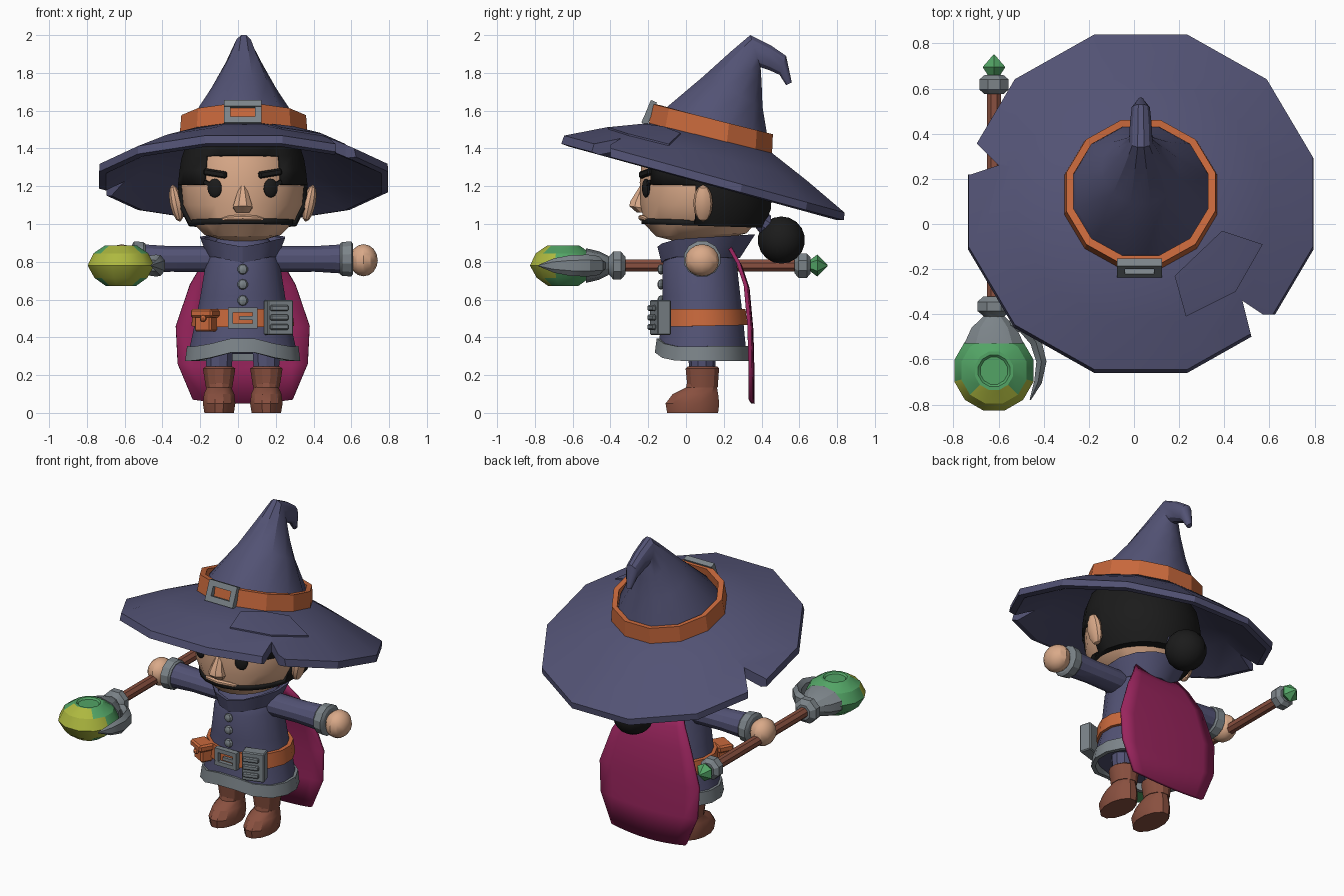
import bpy, bmesh, math
from mathutils import Vector, Matrix, Euler

if "Cube" in bpy.data.objects:
    bpy.data.objects.remove(bpy.data.objects["Cube"])

CX = 0.025  # middle of the figure
made = []


def material(name, *rgb):
    m = bpy.data.materials.new(name)
    m.use_nodes = True
    m.diffuse_color = (*rgb, 1)
    m.node_tree.nodes["Principled BSDF"].inputs["Base Color"].default_value = (*rgb, 1)
    return m


purple = material("purple cloth", .085, .085, .175)
orange = material("orange leather", .58, .14, .045)
grey = material("grey metal", .2, .23, .25)
skin = material("skin", .7, .4, .25)
black = material("black hair", .011, .011, .011)
brown = material("brown leather", .25, .08, .05)
magenta = material("magenta cape", .32, .018, .11)
green = material("green crystal", .085, .37, .13)
lime = material("lime glow", .42, .48, .05)


def finish(bm, name, mat, normals=True):
    if normals:
        bmesh.ops.recalc_face_normals(bm, faces=bm.faces)
    me = bpy.data.meshes.new(name)
    bm.to_mesh(me)
    bm.free()
    me.materials.append(mat)
    ob = bpy.data.objects.new(name, me)
    bpy.context.collection.objects.link(ob)
    made.append(ob)
    return ob


def skin_rings(rings, closed=False):
    """Bridge rings of points; cap the ends or join last to first."""
    bm = bmesh.new()
    vs = [[bm.verts.new(p) for p in r] for r in rings]
    n = len(vs[0])
    pairs = list(zip(vs, vs[1:])) + ([(vs[-1], vs[0])] if closed else [])
    for a, b in pairs:
        for i in range(n):
            j = (i + 1) % n
            bm.faces.new((a[i], a[j], b[j], b[i]))
    if not closed:
        bm.faces.new(vs[0])
        bm.faces.new(vs[-1])
    bmesh.ops.recalc_face_normals(bm, faces=bm.faces)
    return bm


def loft(name, rows, mat, n=16, cx=CX, closed=False, lift=0, keep=None):
    """Each row: front (y, z), back (y, z) and half width of a tilted oval."""
    k = 1 / math.cos(math.pi / n)
    rings = []
    for fy, fz, by, bz, hw in rows:
        ring = []
        for i in range(n):
            a = 2 * math.pi * (i + .5) / n
            c, s = math.cos(a) * k, math.sin(a) * k
            up = lift * max(0, -s) ** 6
            ring.append((cx + hw * c, (fy + by) / 2 + s * (by - fy) / 2,
                         (fz + bz) / 2 + s * (bz - fz) / 2 + up))
        rings.append(ring)
    bm = skin_rings(rings, closed)
    if keep:
        drop = [f for f in bm.faces if not keep(f.calc_center_median())]
        bmesh.ops.delete(bm, geom=drop, context="FACES")
    return finish(bm, name, mat, not keep)


def sweep(name, pts, sizes, mat, n=10):
    """Oval tube along a level path; sizes are (sideways, upright) radii."""
    pts = [Vector(p) for p in pts]
    rings = []
    for i, (p, (w, h)) in enumerate(zip(pts, sizes)):
        t = pts[min(i + 1, len(pts) - 1)] - pts[max(i - 1, 0)]
        side = t.cross(Vector((0, 0, 1))).normalized()
        angles = [2 * math.pi * (j + .5) / n for j in range(n)]
        rings.append([p + side * w * math.cos(a) + Vector((0, 0, h * math.sin(a))) for a in angles])
    return finish(skin_rings(rings), name, mat)


def ball(name, loc, size, mat, rot=(0, 0, 0), seg=14):
    bm = bmesh.new()
    m = Matrix.LocRotScale(Vector(loc), Euler(rot), Vector(size))
    bmesh.ops.create_uvsphere(bm, u_segments=seg, v_segments=seg * 2 // 3, radius=1, matrix=m)
    return finish(bm, name, mat)


def boxes(name, mat, parts, loc=(0, 0, 0), rot=(0, 0, 0), bevel=0):
    """Several boxes, each (offset, size), in one placed object."""
    bm = bmesh.new()
    base = Matrix.LocRotScale(Vector(loc), Euler(rot), None)
    for off, size in parts:
        m = base @ Matrix.LocRotScale(Vector(off), None, Vector(size))
        bmesh.ops.create_cube(bm, size=1, matrix=m)
    if bevel:
        bmesh.ops.bevel(bm, geom=bm.edges[:], offset=bevel, segments=1, affect="EDGES")
    return finish(bm, name, mat)


def buckle(name, loc, w, h, bar, rot=0):
    rails = [((0, 0, s * (h - bar) / 2), (w, .035, bar)) for s in (-1, 1)]
    posts = [((s * (w - bar) / 2, 0, 0), (bar, .034, h)) for s in (-1, 1)]
    return boxes(name, grey, rails + posts, loc, (rot, 0, 0))


def prism(name, outline):
    return finish(skin_rings([[(x, y, z) for x, y in outline] for z in (.8, 1.8)]), name, purple)


def boolean(ob, cutter, operation):
    mod = ob.modifiers.new("cut", "BOOLEAN")
    mod.operation, mod.object, mod.solver = operation, cutter, "EXACT"
    bpy.context.view_layer.objects.active = ob
    bpy.ops.object.modifier_apply(modifier=mod.name)
    made.remove(cutter)
    bpy.data.objects.remove(cutter)


# Hat: brim with two torn notches and a sewn patch, bent cone, band, buckle
brim_rows = [(-.15, 1.48, .42, 1.33, .3), (-.4, 1.45, .62, 1.19, .53), (-.62, 1.41, .8, 1.02, .73),
             (-.66, 1.425, .835, 1.02, .765), (-.645, 1.468, .84, 1.06, .762),
             (-.42, 1.512, .64, 1.23, .55), (-.18, 1.535, .45, 1.38, .33)]
brim = loft("hat_brim", brim_rows, purple, 12, .03)
patch = loft("hat_patch", brim_rows, purple, 12, .03)
patch.data.transform(Matrix.Translation((0, 0, .009)))
boolean(brim, prism("notch", [(.48, -.34), (.52, -.5), (.62, -.6), (.8, -.4), (.57, -.4)]), "DIFFERENCE")
boolean(brim, prism("notch", [(-.6, .26), (-.7, .36), (-.9, .4), (-.9, .2), (-.72, .22)]), "DIFFERENCE")
boolean(patch, prism("patch_area", [(.39, -.03), (.57, -.09), (.45, -.3), (.23, -.41), (.18, -.23)]), "INTERSECT")
loft("hat_cone", [(-.17, 1.5, .44, 1.36, .31), (-.135, 1.59, .43, 1.47, .285), (.09, 1.78, .405, 1.62, .17),
                  (.24, 1.915, .4, 1.75, .095), (.34, 2, .395, 1.83, .052), (.45, 1.945, .44, 1.815, .048),
                  (.53, 1.89, .495, 1.79, .04), (.56, 1.75, .53, 1.735, .014)], purple, 12, .03)
loft("hat_band", [(-.2, 1.515, .455, 1.36, .34), (-.175, 1.635, .46, 1.475, .33),
                  (-.14, 1.63, .43, 1.475, .298), (-.16, 1.515, .43, 1.36, .3)], orange, 12, .03, closed=True)
buckle("hat_buckle", (.025, -.195, 1.59), .2, .13, .036, -.4)

# Head, hair and bun
loft("head", [(-.06, .91, .24, .93, .12), (-.16, .935, .32, .95, .2), (-.22, 1, .38, 1.02, .27),
              (-.24, 1.1, .42, 1.1, .315), (-.245, 1.22, .43, 1.2, .325),
              (-.235, 1.33, .41, 1.28, .31), (-.2, 1.45, .38, 1.36, .29)], skin, 20)
hair = loft("hair", [(-.235, 1, .41, .98, .285), (-.255, 1.1, .45, 1.08, .335), (-.26, 1.21, .455, 1.2, .343),
                     (-.255, 1.29, .44, 1.27, .335), (-.245, 1.37, .43, 1.31, .325),
                     (-.2, 1.46, .38, 1.37, .3)], black, 24,
            keep=lambda c: c.z > 1.37 or c.y > .07 or (c.y > -.16 and c.z > 1.2) or (c.y > -.2 and c.z > 1.28))
hair.modifiers.new("thickness", "SOLIDIFY").thickness = .03
ball("hair_bun", (CX, .505, .915), (.125, .125, .125), black)
sweep("hair_tie", [(CX, .37, 1.03), (CX, .4, 1.01), (CX, .45, .985)], [(.05, .05), (.07, .07), (.06, .06)], purple)

# Face
loft("nose", [(-.245, 1.2, -.2, 1.2, .018), (-.295, 1.12, -.2, 1.1, .045),
              (-.3, 1.095, -.2, 1.08, .052), (-.26, 1.06, -.2, 1.06, .035)], skin, 8)
sweep("mouth", [(CX - .14, -.18, 1.015), (CX - .07, -.222, 1.032), (CX, -.234, 1.034),
                (CX + .07, -.222, 1.032), (CX + .14, -.18, 1.015)],
      [(.008, .006), (.016, .014), (.02, .016), (.016, .014), (.008, .006)], skin, 8)
for side, s in (("right", -1), ("left", 1)):
    ball(side + "_eye", (CX + s * .148, -.212, 1.19), (.04, .018, .05), black, (0, 0, s * .35))
    boxes(side + "_eyelash", black, [((0, 0, 0), (.04, .02, .02))], (CX + s * .185, -.198, 1.215), (0, -s * .5, s * .4))
    boxes(side + "_brow", black, [((0, 0, 0), (.13, .03, .036))], (CX + s * .145, -.213, 1.268), (0, -s * .15, s * .4), .008)
    ball(side + "_ear", (CX + s * .352, .09, 1.11), (.036, .052, .1), skin, (0, s * .2, 0), 10)

# Coat, hem and collar
loft("coat", [(-.15, .34, .32, .31, .285), (-.125, .5, .305, .47, .25), (-.125, .62, .29, .6, .225),
              (-.125, .78, .27, .78, .198), (-.09, .88, .25, .9, .165), (-.04, .93, .22, .94, .12)], purple, 16)
loft("coat_hem", [(-.165, .275, .335, .275, .305), (-.155, .35, .33, .355, .295),
                  (-.13, .35, .3, .355, .27), (-.14, .275, .31, .275, .28)], grey, 16, closed=True, lift=.045)
loft("collar", [(-.125, .83, .28, .82, .185), (-.145, .915, .36, .945, .225),
                (-.12, .91, .33, .94, .2), (-.1, .83, .25, .82, .16)], purple, 14, closed=True, lift=-.03)
for z in (.76, .68, .595):
    ball("coat_button", (CX, -.132, z), (.028, .02, .028), grey, seg=8)

# Belt with buckle, pouch and clasped book
loft("belt", [(-.143, .455, .325, .465, .272), (-.14, .55, .315, .55, .262),
              (-.11, .55, .29, .55, .235), (-.11, .455, .29, .465, .24)], orange, 16, closed=True)
buckle("belt_buckle", (CX, -.15, .503), .155, .11, .026)
boxes("buckle_tongue", grey, [((0, 0, 0), (.075, .02, .02))], (CX + .02, -.16, .503))
boxes("pouch", orange, [((0, 0, -.02), (.1, .08, .09)), ((0, -.008, .032), (.13, .1, .045))],
      (-.17, -.11, .495), (0, 0, -.5), .01)
ball("pouch_stud", (-.185, -.168, .5), (.018, .014, .018), orange, seg=8)
boxes("belt_book", grey, [((0, 0, 0), (.14, .075, .185)), ((-.01, -.045, .05), (.1, .02, .03)),
                          ((-.01, -.045, 0), (.1, .02, .03)), ((-.01, -.045, -.05), (.1, .02, .03))],
      (.215, -.135, .505), (0, 0, .3), .006)

# Arms, legs and boots, mirrored about the middle
for side, s in (("right", -1), ("left", 1)):
    def along(*offsets):
        return [(CX + s * d, .085, .815) for d in offsets]
    sweep(side + "_sleeve", along(.1, .2, .38, .53), [(.07, .06), (.08, .072), (.076, .07), (.082, .08)], purple, 12)
    sweep(side + "_cuff", along(.515, .525, .575, .585), [(.085, .083), (.095, .092), (.1, .097), (.08, .08)], grey, 12)
    ball(side + "_hand", (CX + s * .64, .085, .808), (.075, .09, .085), skin, seg=12)
    x = CX + s * .125
    loft(side + "_trouser", [(.02, .2, .15, .2, .065), (.015, .36, .155, .36, .075)], purple, 10, x)
    loft(side + "_boot", [(-.1, 0, .17, 0, .078), (-.108, .05, .176, .05, .086), (-.07, .1, .17, .1, .08),
                          (.0, .135, .165, .13, .066), (.015, .2, .16, .2, .068)], brown, 12, x)
    loft(side + "_boot_cuff", [(.008, .135, .168, .135, .07), (-.002, .235, .175, .235, .086),
                               (.01, .245, .165, .245, .07)], brown, 12, x)

# Cape: a widening sheet given thickness
bm = bmesh.new()
rows = [(.88, .24, .16), (.8, .285, .21), (.68, .325, .28), (.46, .345, .355), (.26, .35, .345), (.07, .352, .265)]
grid = []
for z, y, hw in rows:
    us = [i / 4 - 1 for i in range(9)]
    grid.append([bm.verts.new((CX + u * hw, y + .012 * (1 - u * u), z - .02 * (1 - u * u))) for u in us])
for a, b in zip(grid, grid[1:]):
    for i in range(8):
        bm.faces.new((a[i], b[i], b[i + 1], a[i + 1]))
cape = finish(bm, "cape", magenta)
cape.modifiers.new("thickness", "SOLIDIFY").thickness = .02

# Staff along y, with cup, claw, orb and end crystal
SX, SZ = -.62, .78


def staff_part(name, profile, mat, n=8):
    return sweep(name, [(SX, y, SZ) for y, w in profile], [(w, w) for y, w in profile], mat, n)


staff_part("staff_rod", [(-.4, .034), (.62, .034)], brown)
staff_part("staff_front_ring", [(-.42, .04), (-.4, .06), (-.385, .08), (-.345, .08), (-.32, .05)], grey)
staff_part("staff_rear_ring", [(.575, .045), (.595, .07), (.64, .07), (.66, .045)], grey)
staff_part("staff_crystal", [(.65, .025), (.695, .058), (.75, .003)], green, 6)
sweep("orb_cup", [(SX, y, SZ) for y in (-.41, -.46, -.53)], [(.05, .05), (.105, .075), (.138, .092)], grey)
sweep("orb_claw", [(-.58, -.44, SZ), (-.49, -.46, SZ), (-.435, -.52, SZ), (-.41, -.61, SZ), (-.425, -.7, SZ), (-.46, -.78, SZ)],
      [(.02, .03), (.028, .05), (.03, .058), (.026, .055), (.02, .038), (.003, .004)], grey, 6)
orb_rows = [(.672, .08), (.715, .14), (.78, .176), (.845, .145), (.886, .085), (.886, .07), (.876, .06)]
orb = loft("orb", [(-.65 - r, z, -.65 + r, z, r) for z, r in orb_rows], green, 12, SX)
orb.data.materials.append(lime)
for f in orb.data.polygons:
    f.material_index = int(f.center.y < -.71 and abs(f.center.z - SZ) < .1)

# Smooth soft bends, keep hard edges
bpy.ops.object.select_all(action="DESELECT")
for ob in made:
    ob.select_set(True)
bpy.context.view_layer.objects.active = brim
bpy.ops.object.shade_smooth_by_angle(angle=math.radians(28))
